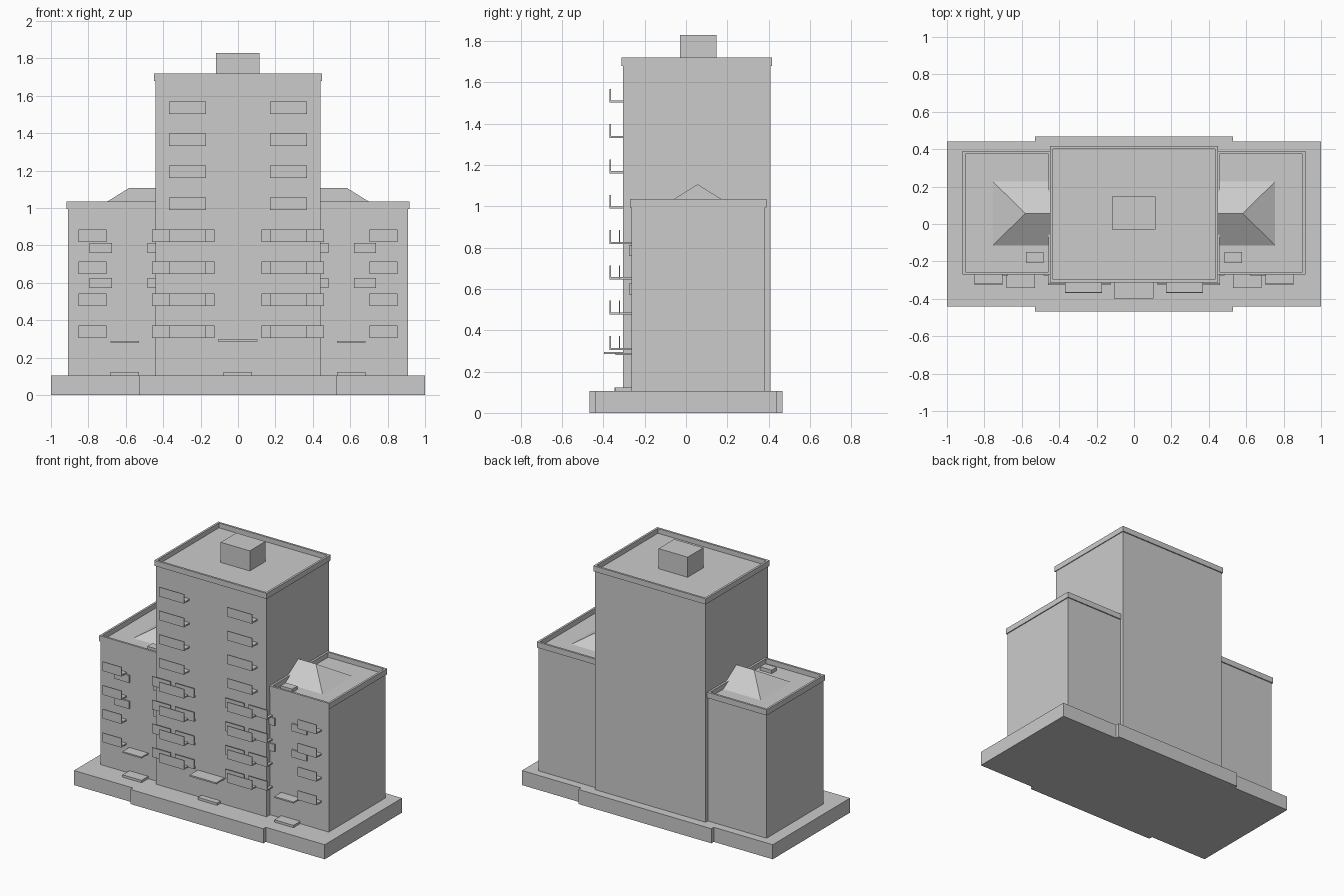
import bpy, bmesh

if "Cube" in bpy.data.objects:
    bpy.data.objects.remove(bpy.data.objects["Cube"])

grey = bpy.data.materials.new("concrete_grey")
grey.diffuse_color = (0.6, 0.6, 0.6, 1)
grey.use_nodes = True
grey.node_tree.nodes["Principled BSDF"].inputs["Base Color"].default_value = grey.diffuse_color


def finish(name, bm):
    bmesh.ops.recalc_face_normals(bm, faces=bm.faces)
    me = bpy.data.meshes.new(name)
    bm.to_mesh(me)
    bm.free()
    me.materials.append(grey)
    ob = bpy.data.objects.new(name, me)
    bpy.context.collection.objects.link(ob)
    return ob


def add_box(bm, x0, x1, y0, y1, z0, z1):
    verts = bmesh.ops.create_cube(bm, size=1)["verts"]
    for v in verts:
        v.co = (x0 if v.co.x < 0 else x1,
                y0 if v.co.y < 0 else y1,
                z0 if v.co.z < 0 else z1)


def boxes(name, *items):
    bm = bmesh.new()
    for item in items:
        add_box(bm, *item)
    return finish(name, bm)


def parapet(name, x0, x1, y0, y1, z0, z1, t=0.015):
    # Four rails around a roof edge
    boxes(name, (x0, x1, y0, y0 + t, z0, z1), (x0, x1, y1 - t, y1, z0, z1),
          (x0, x0 + t, y0 + t, y1 - t, z0, z1), (x1 - t, x1, y0 + t, y1 - t, z0, z1))


def balcony(name, x0, x1, wall, front, z):
    # Thin floor slab with a tall front panel
    boxes(name, (x0, x1, front, wall, z, z + 0.010),
          (x0, x1, front, front + 0.006, z, z + 0.067))


def span(side, a, b):
    return (a, b) if side > 0 else (-b, -a)


BASE, ROOF_LOW, ROOF_HIGH = 0.105, 1.0, 1.685
TOWER_FRONT, WING_FRONT = -0.305, -0.265

# Ground plinth with a wider middle, as one outline
bm = bmesh.new()
q = [(1, 0.44), (0.53, 0.44), (0.53, 0.468)]
outline = (q + [(-x, y) for x, y in reversed(q)]
           + [(-x, -y) for x, y in q] + [(x, -y) for x, y in reversed(q)])
face = bm.faces.new([bm.verts.new((x, y, 0)) for x, y in outline])
top = bmesh.ops.extrude_face_region(bm, geom=[face], use_keep_orig=True)["geom"]
bmesh.ops.translate(bm, vec=(0, 0, BASE),
                    verts=[v for v in top if isinstance(v, bmesh.types.BMVert)])
finish("plinth", bm)

# Central tower, its parapet and the rooftop room
boxes("tower", (-0.442, 0.442, TOWER_FRONT, 0.408, BASE, ROOF_HIGH))
parapet("tower_parapet", -0.448, 0.448, -0.313, 0.416, 1.68, 1.72)
boxes("rooftop_room", (-0.117, 0.115, -0.03, 0.148, ROOF_HIGH, 1.83))

rows = [0.305 + 0.171 * i for i in range(8)]
for s, side in ((-1, "left"), (1, "right")):
    # Side wing with parapet
    boxes(side + "_wing", (*span(s, 0.442, 0.91), WING_FRONT, 0.382, BASE, ROOF_LOW))
    parapet(side + "_wing_parapet", *span(s, 0.442, 0.917), -0.271, 0.39, 0.995, 1.036)

    # Hipped skylight running into the tower
    bm = bmesh.new()
    a, b, c, d, e, f = [bm.verts.new((s * x, y, z)) for x, y, z in (
        (0.44, -0.115, ROOF_LOW), (0.755, -0.115, ROOF_LOW), (0.755, 0.228, ROOF_LOW),
        (0.44, 0.228, ROOF_LOW), (0.44, 0.056, 1.107), (0.582, 0.056, 1.107))]
    for loop in ((a, b, f, e), (b, c, f), (c, d, e, f), (a, e, d), (a, d, c, b)):
        bm.faces.new(loop)
    finish(side + "_hipped_roof", bm)
    boxes(side + "_roof_vent", (*span(s, 0.485, 0.578), -0.208, -0.15, ROOF_LOW, 1.025))

    # Balconies
    for i, z in enumerate(rows):
        balcony(f"{side}_tower_balcony_{i}", *span(s, 0.172, 0.37), TOWER_FRONT, -0.37, z)
        if i < 4:
            for j, (x0, x1) in enumerate(((0.125, 0.275), (0.31, 0.46))):
                balcony(f"{side}_small_balcony_{i}_{j}", *span(s, x0, x1),
                        WING_FRONT, -0.325, z)
            balcony(f"{side}_wing_balcony_{i}", *span(s, 0.703, 0.853),
                    WING_FRONT, -0.325, z)

    # Shallow wall panels between floors
    x0, x1 = (0.62, 0.738) if s > 0 else (-0.793, -0.675)
    for i, z in enumerate((0.572, 0.76)):
        boxes(f"{side}_wall_panels_{i}",
              (x0, x1, -0.276, WING_FRONT, z, z + 0.054),
              (*span(s, 0.43, 0.485), -0.276, WING_FRONT, z, z + 0.054))

    # Wing entrance
    boxes(side + "_canopy", (*span(s, 0.53, 0.682), -0.342, WING_FRONT, 0.28, 0.29))
    boxes(side + "_step", (*span(s, 0.53, 0.682), -0.342, WING_FRONT, BASE, 0.122))

# Main entrance
boxes("main_canopy", (-0.107, 0.105, -0.398, TOWER_FRONT, 0.285, 0.296))
boxes("main_step", (-0.078, 0.075, -0.345, TOWER_FRONT, BASE, 0.122))
